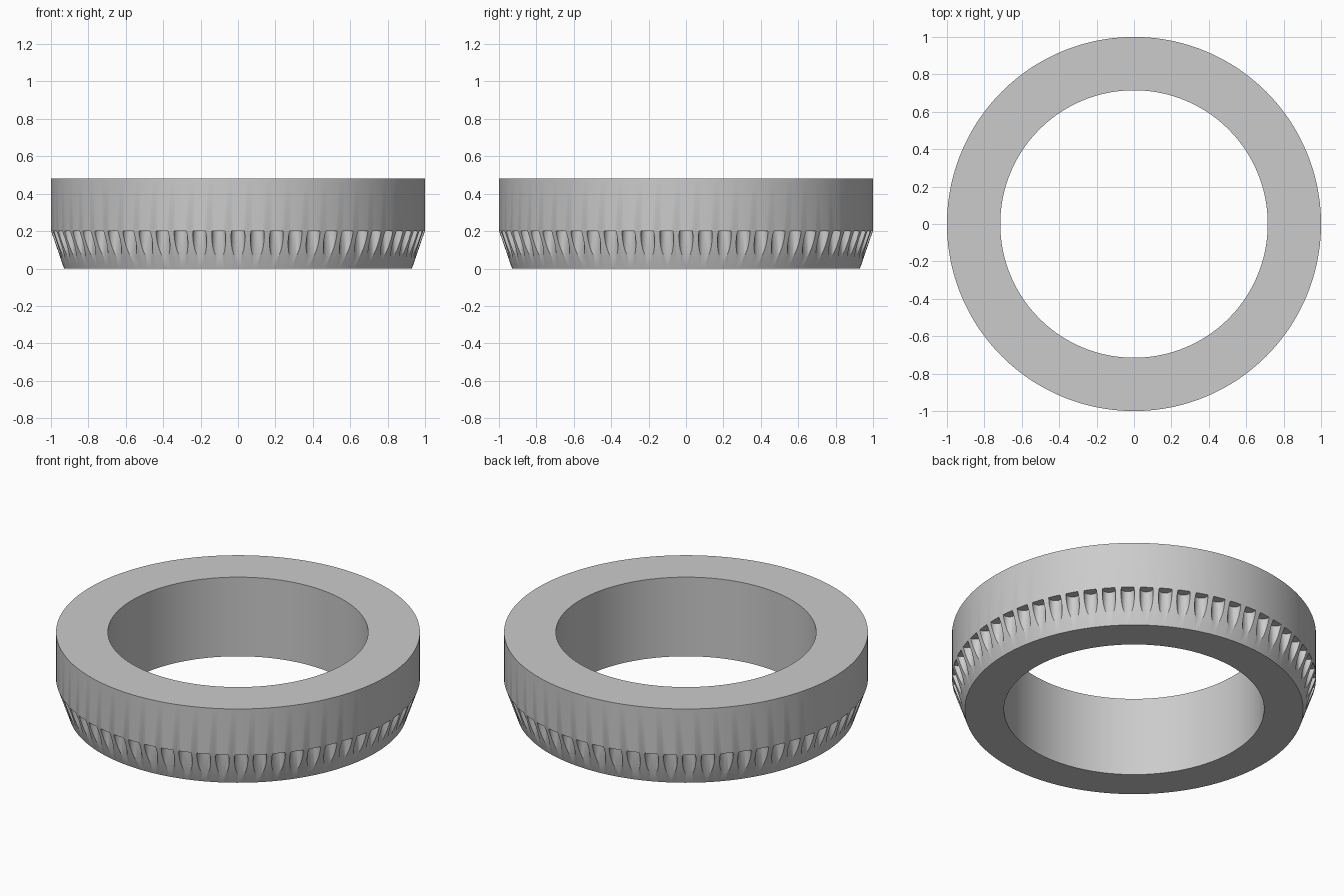
import bpy, bmesh, math
from mathutils import Matrix, Vector

cube = bpy.data.objects.get("Cube")
if cube:
    bpy.data.objects.remove(cube, do_unlink=True)

SEGMENTS = 240
NOTCHES = 60
INNER, OUTER, FOOT = 0.715, 1.0, 0.93
SHOULDER, HEIGHT = 0.2, 0.48


def make_object(name, bm):
    bmesh.ops.recalc_face_normals(bm, faces=bm.faces)
    mesh = bpy.data.meshes.new(name)
    bm.to_mesh(mesh)
    bm.free()
    obj = bpy.data.objects.new(name, mesh)
    bpy.context.collection.objects.link(obj)
    return obj


# Ring body: a closed profile turned around the z axis
bm = bmesh.new()
profile = [(INNER, 0), (FOOT, 0), (OUTER, SHOULDER), (OUTER, HEIGHT), (INNER, HEIGHT)]
loops = []
for i in range(SEGMENTS):
    a = 2 * math.pi * i / SEGMENTS
    loops.append([bm.verts.new((r * math.cos(a), r * math.sin(a), z)) for r, z in profile])
for i in range(SEGMENTS):
    here, there = loops[i], loops[(i + 1) % SEGMENTS]
    for j in range(len(profile)):
        k = (j + 1) % len(profile)
        bm.faces.new((here[j], there[j], there[k], here[k]))
ring = make_object("notched_ring", bm)

# Upright round cutters that scoop grip notches out of the tapered skirt
bm = bmesh.new()
low = 0.02
for i in range(NOTCHES):
    a = 2 * math.pi * i / NOTCHES
    place = Matrix.Rotation(a, 4, 'Z') @ Matrix.Translation(Vector((0.986, 0, (low + SHOULDER) / 2)))
    bmesh.ops.create_cone(bm, cap_ends=True, segments=32, radius1=0.037, radius2=0.037,
                          depth=SHOULDER - low, matrix=place)
cutter = make_object("notch_cutters", bm)
cutter.hide_render = True

cut = ring.modifiers.new("notches", 'BOOLEAN')
cut.operation = 'DIFFERENCE'
cut.solver = 'EXACT'
cut.object = cutter

bpy.ops.object.select_all(action='DESELECT')
ring.select_set(True)
bpy.context.view_layer.objects.active = ring
bpy.ops.object.modifier_apply(modifier=cut.name)
bpy.data.objects.remove(cutter, do_unlink=True)

# Plain grey finish
grey = bpy.data.materials.new("plain_grey")
grey.use_nodes = True
colour = (0.6, 0.6, 0.6, 1)
grey.diffuse_color = colour
grey.node_tree.nodes["Principled BSDF"].inputs["Base Color"].default_value = colour
ring.data.materials.clear()
ring.data.materials.append(grey)

bpy.ops.object.shade_smooth_by_angle(angle=math.radians(30))
